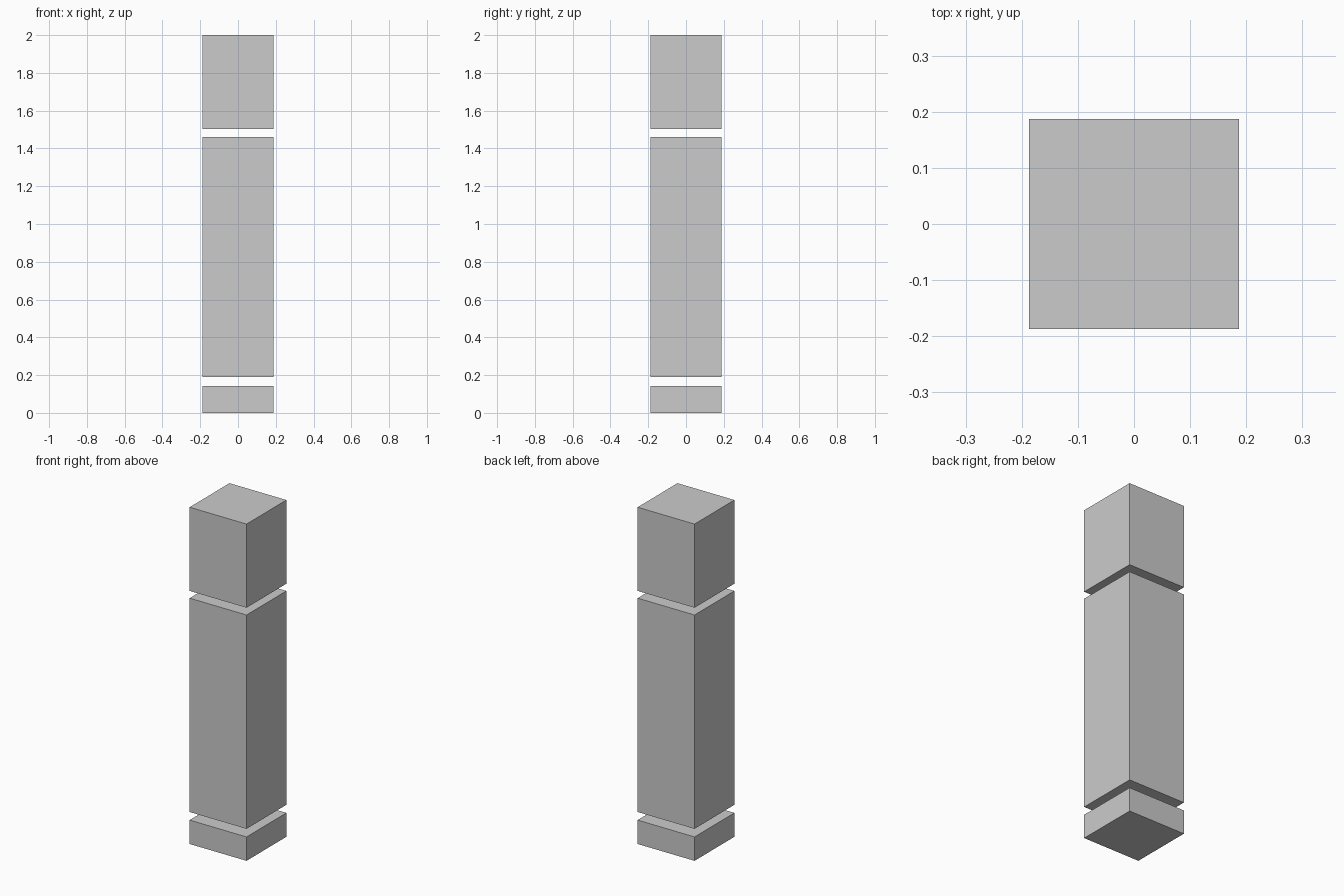
import bpy

if "Cube" in bpy.data.objects:
    bpy.data.objects.remove(bpy.data.objects["Cube"])

WIDTH = 0.374


def block(name, z0, z1):
    """Square block spanning z0 to z1, centred on the z axis."""
    bpy.ops.mesh.primitive_cube_add(size=1, location=(0, 0, (z0 + z1) / 2))
    obj = bpy.context.object
    obj.name = name
    obj.scale = (WIDTH, WIDTH, z1 - z0)
    bpy.ops.object.transform_apply(location=False, rotation=False, scale=True)
    return obj


# Three stacked blocks of a square pillar, separated by open gaps
block("base_block", 0.0, 0.142)
block("shaft_block", 0.19, 1.46)
block("top_block", 1.503, 2.0)
